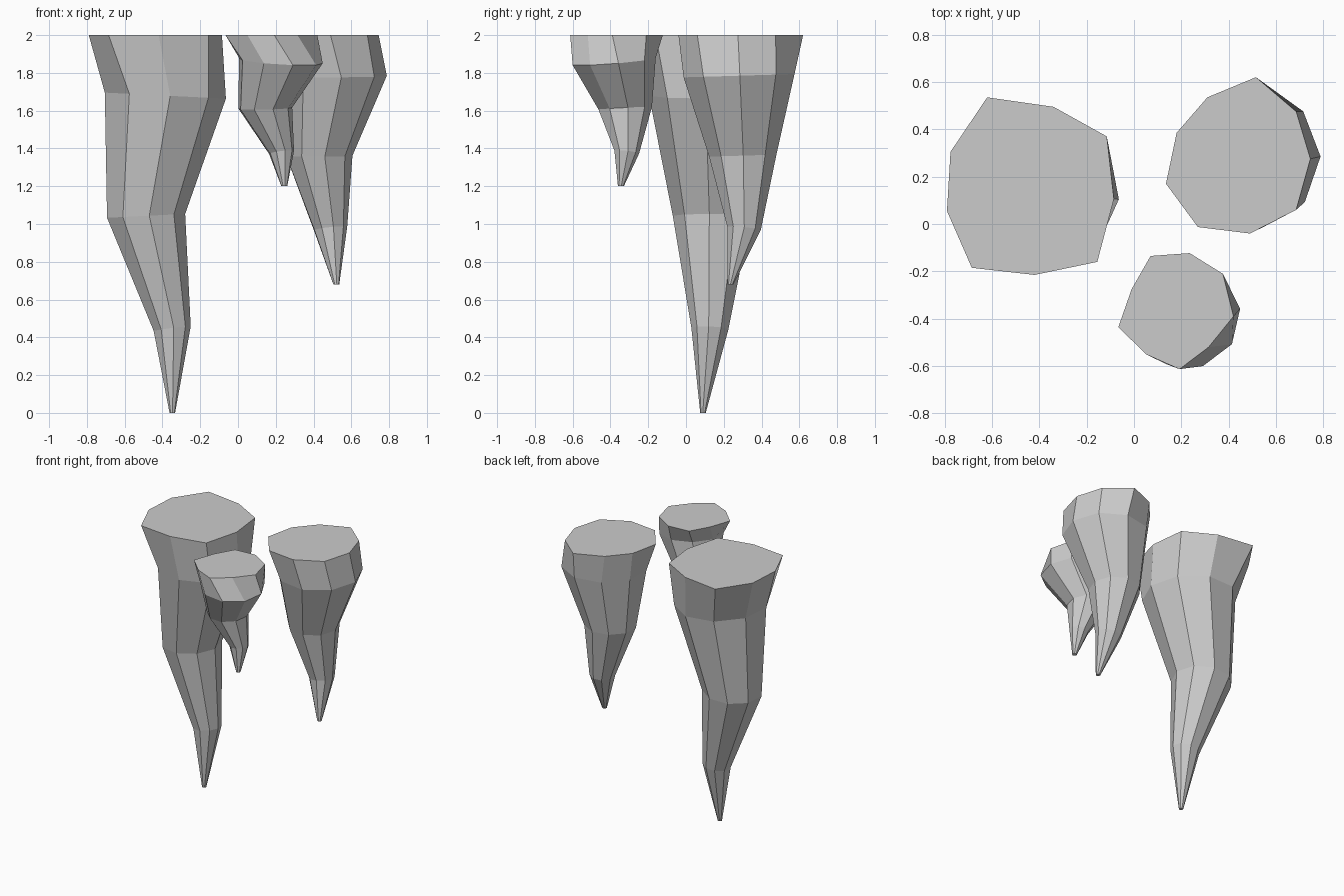
import bpy, bmesh
from math import cos, sin, radians

if "Cube" in bpy.data.objects:
    bpy.data.objects.remove(bpy.data.objects["Cube"])

SIDES = 9
stone = bpy.data.materials.new("grey stone")
stone.diffuse_color = (0.6, 0.6, 0.6, 1)
stone.use_nodes = True
stone.node_tree.nodes["Principled BSDF"].inputs["Base Color"].default_value = stone.diffuse_color


def stalactite(name, top, start, rings):
    """Loft a nine-sided spike from a flat outline at z = 2 down through tilted rings.
    ring = (centre x, centre y, z, radius, tilt along x, tilt along y)"""
    bm = bmesh.new()
    loops = [[bm.verts.new((x, y, 2)) for x, y in top]]
    for cx, cy, z, r, tx, ty in rings:
        loop = []
        for i in range(SIDES):
            a = radians(start - i * 360 / SIDES)
            dx, dy = r * cos(a), r * sin(a)
            loop.append(bm.verts.new((cx + dx, cy + dy, z + tx * dx + ty * dy)))
        loops.append(loop)
    for a, b in zip(loops, loops[1:]):
        for i in range(SIDES):
            j = (i + 1) % SIDES
            bm.faces.new((a[i], a[j], b[j], b[i]))
    bm.faces.new(loops[0])
    bm.faces.new(loops[-1])
    bmesh.ops.recalc_face_normals(bm, faces=bm.faces)
    mesh = bpy.data.meshes.new(name)
    bm.to_mesh(mesh)
    bm.free()
    mesh.materials.append(stone)
    bpy.context.collection.objects.link(bpy.data.objects.new(name, mesh))


# Tallest spike, left
stalactite("large_stalactite",
    [(-.62, .535), (-.34, .495), (-.115, .37), (-.085, .105), (-.155, -.16),
     (-.42, -.215), (-.685, -.185), (-.79, .055), (-.775, .305)], 115.5,
    [(-.39, .13, 1.68, .327, -.05, 0), (-.49, .14, 1.043, .211, .05, 0),
     (-.35, .128, .445, .1, .13, -.05), (-.348, .09, 0, .015, 0, 0)])

# Middle spike, back right
stalactite("medium_stalactite",
    [(.515, .62), (.685, .475), (.745, .275), (.685, .06), (.49, -.04),
     (.27, -.013), (.135, .17), (.18, .385), (.31, .535)], 81,
    [(.49, .28, 1.785, .298, 0, .03), (.425, .3, 1.362, .181, 0, .03),
     (.488, .307, .975, .09, .1, -.1), (.52, .235, .68, .016, 0, 0)])

# Short spike, front right
stalactite("small_stalactite",
    [(.07, -.135), (.235, -.123), (.375, -.21), (.42, -.39), (.315, -.52),
     (.192, -.613), (.05, -.55), (-.066, -.435), (-.01, -.275)], 127,
    [(.225, -.385, 1.862, .225, -.06, .08), (.143, -.325, 1.613, .145, .02, .05),
     (.23, -.315, 1.38, .067, .12, -.1), (.245, -.345, 1.2, .016, 0, 0)])
